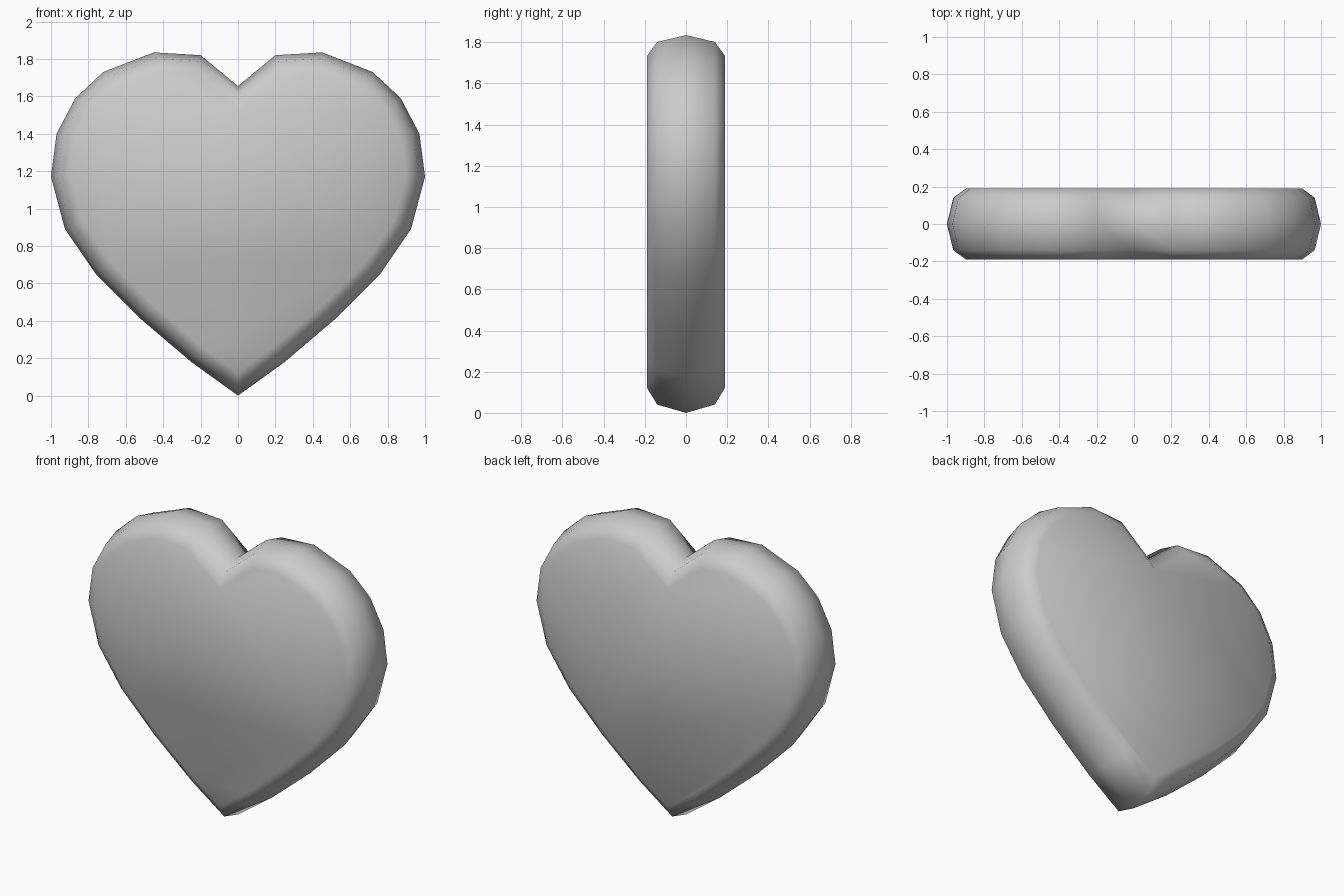
import bpy
import bmesh
from mathutils import Vector

cube = bpy.data.objects.get("Cube")
if cube:
    bpy.data.objects.remove(cube, do_unlink=True)

# Heart outline: one half from the bottom tip to the cleft, then mirrored
half = [(0, 0), (0.25, 0.18), (0.52, 0.41), (0.76, 0.65), (0.925, 0.89), (1, 1.17),
        (0.97, 1.40), (0.87, 1.59), (0.72, 1.73), (0.45, 1.835), (0.2, 1.82), (0, 1.655)]
outline = [Vector(p) for p in half + [(-x, z) for x, z in half[-2:0:-1]]]


def inset(points, distance):
    """Move a closed outline inward by an even distance, with mitred corners."""
    result = []
    for i, p in enumerate(points):
        a = (p - points[i - 1]).normalized()
        b = (points[(i + 1) % len(points)] - p).normalized()
        na, nb = Vector((-a.y, a.x)), Vector((-b.y, b.x))
        result.append(p + (na + nb) * distance / (1 + na.dot(nb)))
    return result


# Rounded rim: (depth, inset) of each ring from front to back
rim = [(-0.19, 0.1), (-0.14, 0.033), (0, 0), (0.14, 0.033), (0.19, 0.1)]

bm = bmesh.new()
rings = [[bm.verts.new((p.x, y, p.y)) for p in inset(outline, d)] for y, d in rim]
count = len(outline)
for front, back in zip(rings, rings[1:]):
    for i in range(count):
        j = (i + 1) % count
        bm.faces.new((front[i], front[j], back[j], back[i]))

# Flat front and back
bm.faces.new(rings[0])
bm.faces.new(rings[-1][::-1])
bmesh.ops.recalc_face_normals(bm, faces=bm.faces)
for face in bm.faces:
    face.smooth = True

mesh = bpy.data.meshes.new("heart")
bm.to_mesh(mesh)
bm.free()
heart = bpy.data.objects.new("heart", mesh)
bpy.context.collection.objects.link(heart)

# Plain grey
grey = bpy.data.materials.new("light grey")
grey.use_nodes = True
color = (0.6, 0.6, 0.6, 1)
grey.diffuse_color = color
grey.node_tree.nodes["Principled BSDF"].inputs["Base Color"].default_value = color
mesh.materials.append(grey)
